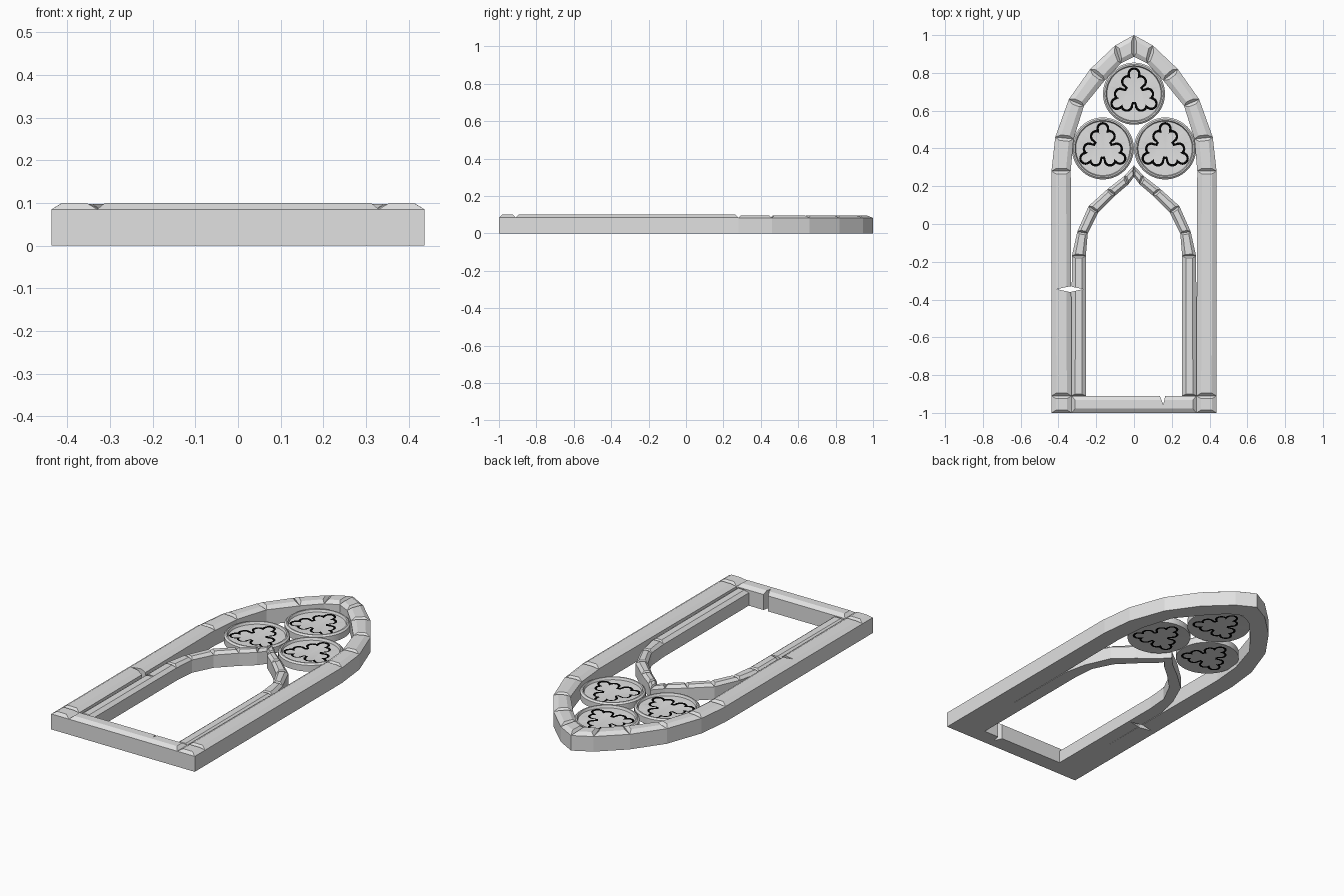
import bpy, bmesh, math
from mathutils import Vector

cube = bpy.data.objects.get("Cube")
if cube:
    bpy.data.objects.remove(cube)


def material(name, value):
    mat = bpy.data.materials.new(name)
    mat.use_nodes = True
    colour = (value, value, value, 1)
    mat.diffuse_color = colour
    mat.node_tree.nodes["Principled BSDF"].inputs["Base Color"].default_value = colour
    return mat


stone_grey = material("stone_grey", 0.75)
outline_black = material("outline_black", 0.0)


def loft(name, rings, black_bands=()):
    """Skin a stack of equal loops and cap both ends; listed bands are black."""
    bm = bmesh.new()
    loops = [[bm.verts.new(p) for p in ring] for ring in rings]
    n = len(loops[0])
    bm.faces.new(loops[0])
    bm.faces.new(loops[-1])
    for band, (low, high) in enumerate(zip(loops, loops[1:])):
        for i in range(n):
            j = (i + 1) % n
            face = bm.faces.new((low[i], low[j], high[j], high[i]))
            face.material_index = int(band in black_bands)
    bmesh.ops.recalc_face_normals(bm, faces=bm.faces)
    mesh = bpy.data.meshes.new(name)
    bm.to_mesh(mesh)
    bm.free()
    mesh.materials.append(stone_grey)
    if black_bands:
        mesh.materials.append(outline_black)
    obj = bpy.data.objects.new(name, mesh)
    bpy.context.collection.objects.link(obj)
    return obj


def stone(name, quad, z, edge, end):
    """Block on a plan quad (outer start, outer end, inner end, inner start), chamfered top."""
    a, b, c, d = (Vector(p) for p in quad)
    u = end / (((b - a).length + (c - d).length) / 2)
    v = edge / (((d - a).length + (c - b).length) / 2)

    def at(s, t):
        return a.lerp(b, s).lerp(d.lerp(c, s), t)
    top = [at(u, v), at(1 - u, v), at(1 - u, 1 - v), at(u, 1 - v)]
    bottom, shoulder, crown = z
    return loft(name, [[(*p, bottom) for p in (a, b, c, d)],
                       [(*p, shoulder) for p in (a, b, c, d)],
                       [(*p, crown) for p in top]])


def stone_run(name, outer, inner, z, edge, end):
    """Mirrored run of stones between two plan paths."""
    made = []
    for side, label in ((1, "left"), (-1, "right")):
        for i in range(len(outer) - 1):
            plan = (outer[i], outer[i + 1], inner[i + 1], inner[i])
            made.append(stone(f"{label}_{name}_{i + 1}",
                              [(side * x, y) for x, y in plan], z, edge, end))
    return made


# Outer frame: corner block, jamb, then the pointed arch
FRAME_Z = (0, 0.085, 0.1)
jambs = stone_run("frame_jamb",
                  [(0.437, -1), (0.437, -0.91), (0.437, 0.28)],
                  [(0.33, -1), (0.33, -0.91), (0.335, 0.28)], FRAME_Z, 0.025, 0.015)
stone_run("frame_arch",
          [(0.437, 0.28), (0.417, 0.46), (0.345, 0.66), (0.232, 0.82), (0.1, 0.945), (0, 1)],
          [(0.335, 0.28), (0.32, 0.45), (0.265, 0.625), (0.155, 0.76), (0.07, 0.85), (0, 0.885)],
          (0, 0.083, 0.097), 0.025, 0.015)
sill = stone("sill", [(-0.33, -1), (0.33, -1), (0.33, -0.91), (-0.33, -0.91)],
             FRAME_Z, 0.022, 0.018)

# Inner lancet arch
LANCET_Z = (0, 0.07, 0.085)
columns = stone_run("lancet_column", [(0.332, -0.91), (0.329, -0.17)],
                    [(0.255, -0.91), (0.255, -0.17)], LANCET_Z, 0.02, 0.01)
stone_run("lancet_arch",
          [(0.329, -0.17), (0.3, -0.04), (0.24, 0.095), (0.14, 0.185), (0.05, 0.255), (0, 0.31)],
          [(0.255, -0.17), (0.245, -0.05), (0.19, 0.06), (0.1, 0.15), (0.03, 0.21), (0, 0.25)],
          LANCET_Z, 0.015, 0.01)

# Trefoil roundels
STEPS = 216
ANGLES = [math.tau * i / STEPS for i in range(STEPS)]
lobes = []
for k in range(3):
    axis = math.pi / 2 + k * math.tau / 3
    for turn in (-1.75, 0, 1.75):
        lobes.append(Vector((0.07 * math.cos(axis) + 0.035 * math.cos(axis + turn),
                             0.07 * math.sin(axis) + 0.035 * math.sin(axis + turn))))


def trefoil(t, shrink):
    """Distance from the centre to the farthest lobe edge along angle t."""
    ray = Vector((math.cos(t), math.sin(t)))
    best = 0.056 - shrink
    for centre in lobes:
        along = centre.dot(ray)
        gap = (0.034 - shrink) ** 2 - (centre.length_squared - along ** 2)
        if along > 0 and gap > 0:
            best = max(best, along + math.sqrt(gap))
    return best


def outline(t):
    return trefoil(t, 0)


def panel(t):
    return trefoil(t, 0.012)


def ring(cx, cy, radius, z):
    out = []
    for t in ANGLES:
        r = radius(t) if callable(radius) else radius
        out.append((cx + r * math.cos(t), cy + r * math.sin(t), z))
    return out


for label, cx, cy in (("top", 0, 0.69), ("left", 0.165, 0.4), ("right", -0.165, 0.4)):
    profile = [(panel, 0.022), (outline, 0.022), (0.164, 0.02), (0.164, 0.055),
               (0.155, 0.063), (0.148, 0.063), (0.143, 0.05), (outline, 0.05), (panel, 0.048)]
    roundel = loft(f"{label}_roundel", [ring(cx, cy, r, z) for r, z in profile],
                   (0, len(profile) - 2))
    bpy.ops.object.select_all(action="DESELECT")
    roundel.select_set(True)
    bpy.context.view_layer.objects.active = roundel
    bpy.ops.object.shade_smooth_by_angle(angle=math.radians(25))


# Cracks cut through the right jamb, right column and sill
def cutter(name, plan):
    obj = loft(name, [[(x, y, z) for x, y in plan] for z in (-0.1, 0.2)])
    obj.hide_render = True
    obj.hide_viewport = True
    obj.display_type = "WIRE"
    return obj


def cut(target, tool):
    mod = target.modifiers.new("crack", "BOOLEAN")
    mod.operation = "DIFFERENCE"
    mod.solver = "EXACT"
    mod.object = tool


jamb_crack = cutter("jamb_crack_cutter",
                    [(-0.41, -0.345), (-0.34, -0.36), (-0.268, -0.345), (-0.34, -0.33)])
sill_crack = cutter("sill_crack_cutter", [(0.155, -0.955), (0.168, -0.9), (0.133, -0.9)])
cut(jambs[-1], jamb_crack)
cut(columns[-1], jamb_crack)
cut(sill, sill_crack)
